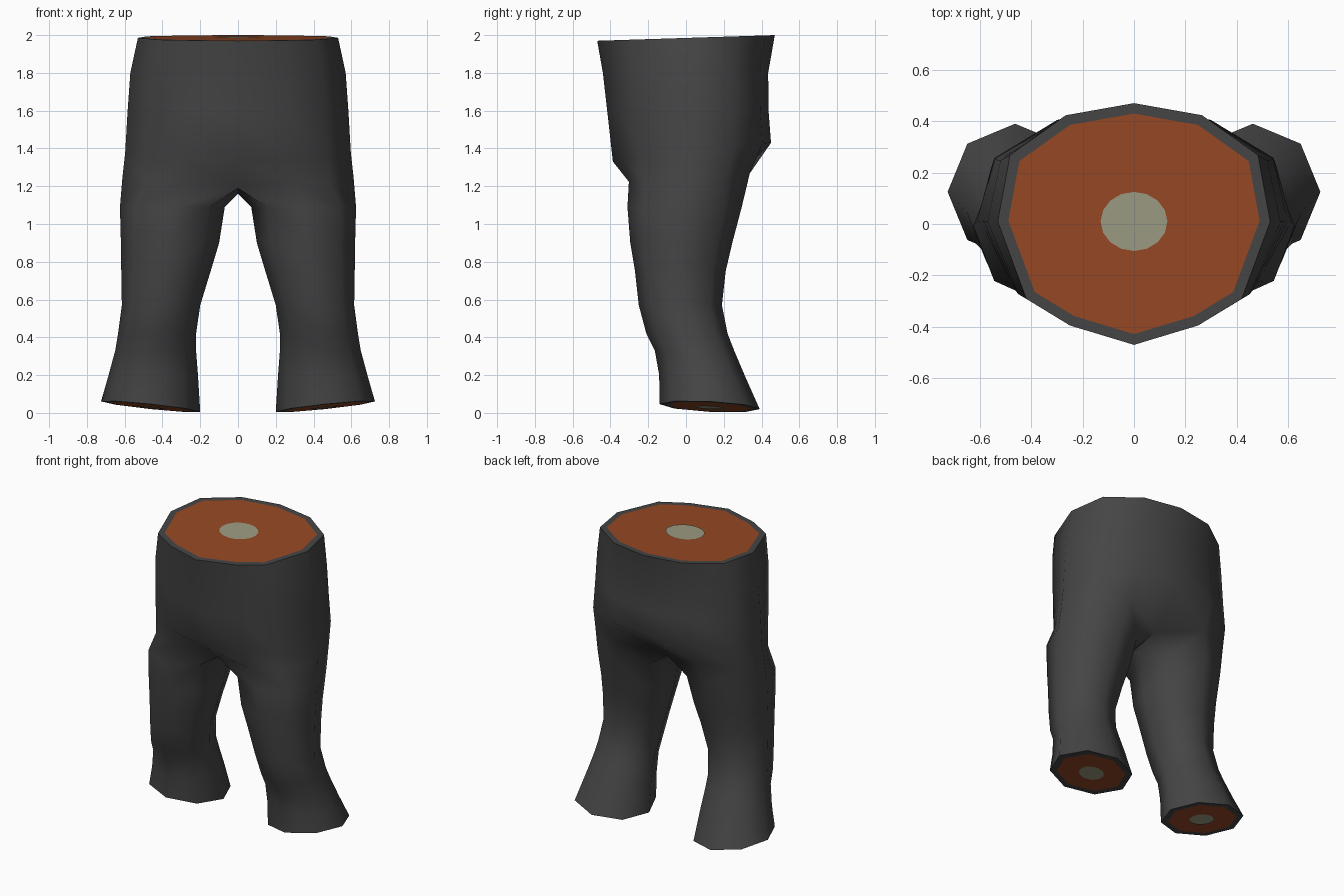
import bpy, bmesh, math
from mathutils import Vector

if "Cube" in bpy.data.objects:
    bpy.data.objects.remove(bpy.data.objects["Cube"])


def material(name, rgb):
    m = bpy.data.materials.new(name)
    m.diffuse_color = (*rgb, 1)
    m.use_nodes = True
    m.node_tree.nodes["Principled BSDF"].inputs["Base Color"].default_value = m.diffuse_color
    return m


cloth = material("charcoal cloth", (0.06, 0.06, 0.06))
flesh = material("rust cut", (0.31, 0.066, 0.018))
bone = material("pale bone", (0.33, 0.33, 0.225))

# Tilted cut planes
def waist_z(x, y):
    return 1.985 + 0.032 * y


def cuff_z(x, y):
    return 0.033 + 0.105 * (abs(x) - 0.46) - 0.05 * (y - 0.125)


# Half outline of the torso, front centre to back centre
HALF = [(0, -1), (.47, -.84), (.79, -.62), (1, .02), (.91, .57), (.5, .9), (0, 1)]

# Torso rings: front z, back z, half width, front depth, back depth
TORSO = [(0, 0, .53, .47, .47), (1.80, 1.80, .57, .44, .435), (1.58, 1.60, .585, .415, .437),
         (1.33, 1.43, .597, .387, .45), (1.22, 1.27, .612, .36, .375)]

# Leg rings: z, inner x, outer x, front y, back y
LEG = [(1.09, .07, .625, -.31, .295), (.90, .10, .62, -.295, .245), (.75, .145, .618, -.27, .21),
       (.57, .20, .615, -.25, .19), (.42, .222, .635, -.21, .22), (.33, .222, .65, -.165, .255),
       (.20, .212, .685, -.142, .31), (0, .20, .725, -.14, .39)]

bm = bmesh.new()


def bridge(a, b):
    n = len(a)
    for i in range(n):
        bm.faces.new((a[i], a[(i + 1) % n], b[(i + 1) % n], b[i]))


# Torso
prev = None
for k, (zf, zb, hx, yf, yb) in enumerate(TORSO):
    ring = []
    for s, ids in ((1, range(7)), (-1, range(5, 0, -1))):
        for i in ids:
            ux, uy = HALF[i]
            x, y = s * ux * hx, uy * (yf if uy < 0 else yb)
            z = waist_z(x, y) if k == 0 else zf + (zb - zf) * (uy + 1) / 2
            ring.append(bm.verts.new((x, y, z)))
    if prev:
        bridge(prev, ring)
    else:
        top = ring
    prev = ring
caps = [bm.faces.new(top)]

# Crotch
prev[0].co = (0, -.22, 1.19)
prev[6].co = (0, .21, 1.20)
crotch = bm.verts.new((0, 0, 1.16))

# Legs
for s in (1, -1):
    side = prev[1:6] if s > 0 else prev[:6:-1]
    upper = [prev[0], *side, prev[6], crotch]
    for k, (z, xi, xo, yf, yb) in enumerate(LEG):
        ring = []
        for i in range(8):
            a = math.radians(-135 + 45 * i)
            x = (xi + xo) / 2 + (xo - xi) / 2 * math.cos(a)
            y = (yf + yb) / 2 + (yb - yf) / 2 * math.sin(a)
            h = cuff_z(x, y) if k == len(LEG) - 1 else z
            ring.append(bm.verts.new((s * x, y, h)))
        bridge(upper, ring)
        upper = ring
    caps.append(bm.faces.new(upper))

# Cut surfaces inside a cloth rim
bmesh.ops.recalc_face_normals(bm, faces=bm.faces[:])
for cap in caps:
    bmesh.ops.inset_individual(bm, faces=[cap], thickness=.04, use_even_offset=True)
    cap.material_index = 1

mesh = bpy.data.meshes.new("trousers")
bm.to_mesh(mesh)
bm.free()
mesh.materials.append(cloth)
mesh.materials.append(flesh)
trousers = bpy.data.objects.new("trousers", mesh)
bpy.context.collection.objects.link(trousers)
bpy.context.view_layer.objects.active = trousers
trousers.select_set(True)
bpy.ops.object.shade_smooth_by_angle(angle=math.radians(52))


# Bone discs lying on the cuts
def bone_disc(name, cx, cy, rx, ry, plane, lift):
    pts = []
    for i in range(16):
        a = math.tau * i / 16 * (1 if lift > 0 else -1)
        x, y = cx + rx * math.cos(a), cy + ry * math.sin(a)
        pts.append(Vector((x, y, plane(x, y) + lift)))
    me = bpy.data.meshes.new(name)
    me.from_pydata(pts, [], [range(16)])
    me.materials.append(bone)
    bpy.context.collection.objects.link(bpy.data.objects.new(name, me))


bone_disc("spine_bone", 0, .01, .13, .115, waist_z, .004)
bone_disc("right_leg_bone", .46, .125, .08, .08, cuff_z, -.004)
bone_disc("left_leg_bone", -.46, .125, .08, .08, cuff_z, -.004)
